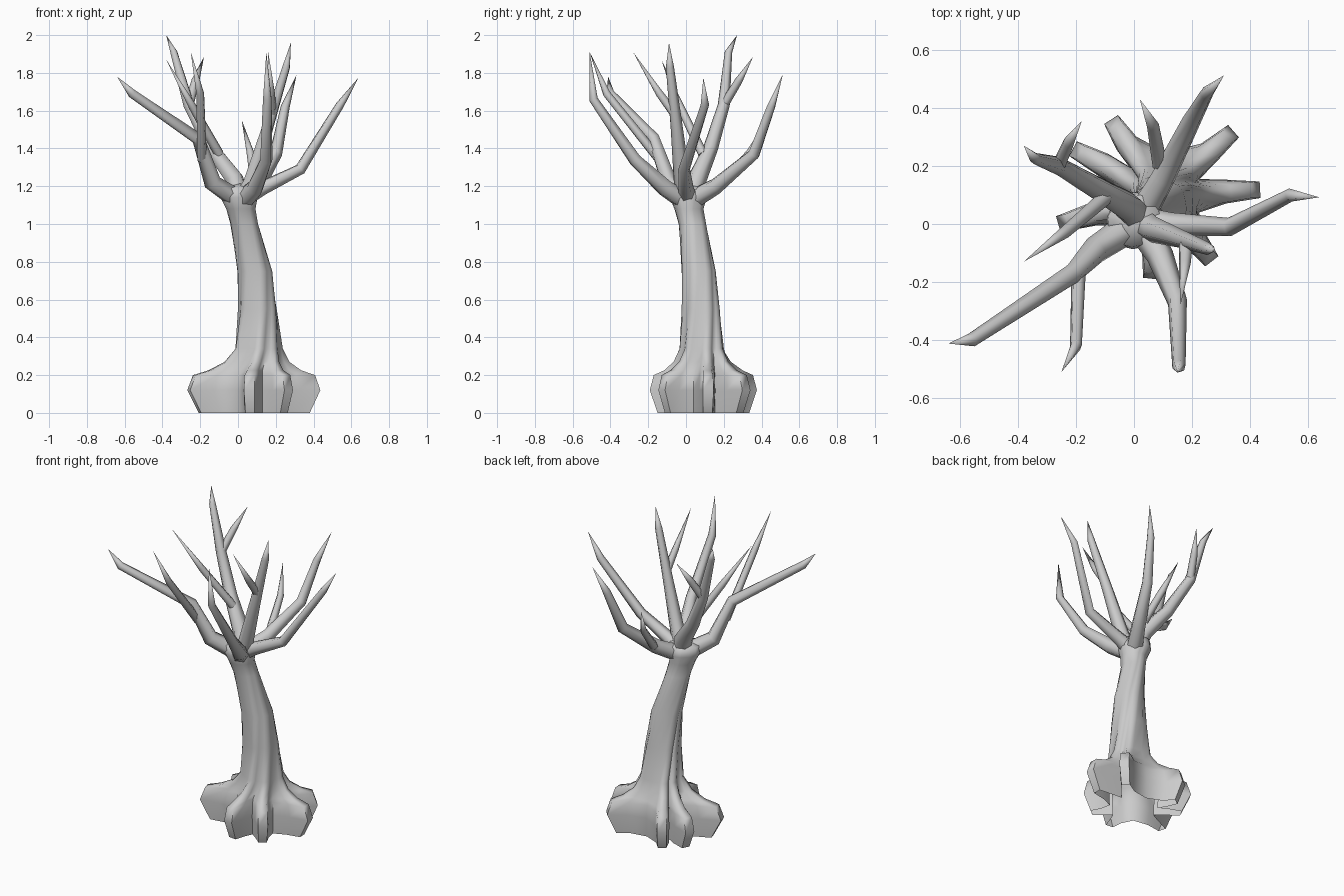
import bpy, bmesh, math
from mathutils import Vector

if "Cube" in bpy.data.objects:
    bpy.data.objects.remove(bpy.data.objects["Cube"])


def finish(bm, name, angle):
    bmesh.ops.recalc_face_normals(bm, faces=bm.faces)
    if bm.calc_volume(signed=True) < 0:
        bmesh.ops.reverse_faces(bm, faces=bm.faces)
    me = bpy.data.meshes.new(name)
    bm.to_mesh(me)
    bm.free()
    ob = bpy.data.objects.new(name, me)
    bpy.context.collection.objects.link(ob)
    bpy.ops.object.select_all(action='DESELECT')
    ob.select_set(True)
    bpy.context.view_layer.objects.active = ob
    bpy.ops.object.shade_smooth_by_angle(angle=math.radians(angle))
    return ob


def bridge(bm, a, b):
    n = len(a)
    for i in range(n):
        bm.faces.new((a[i], a[(i + 1) % n], b[(i + 1) % n], b[i]))


# Trunk with flared root lobes, open underneath: (angle in degrees, reach)
LOBES = [(-52, .29), (3, .345), (41, .335), (123, .31), (152, .34), (196, .365), (264, .29)]
# (z, centre x, centre y, core radius, lobe amount, twist in degrees)
RINGS = [(0, .09, .10, .145, .72, 0), (.12, .09, .10, .15, 1, 0), (.2, .09, .10, .145, .86, 0),
         (.225, .092, .10, .14, .5, 0), (.27, .10, .095, .128, .2, 3),
         (.34, .11, .09, .113, .06, 8), (.55, .105, .08, .1, .02, 22),
         (.75, .09, .065, .09, .01, 36), (1.0, .033, .033, .073, 0, 52),
         (1.08, .015, .015, .077, 0, 57), (1.14, .005, .012, .098, 0, 60),
         (1.19, .0, .012, .09, 0, 60)]


def trunk():
    bm = bmesh.new()
    prev = None
    for z, cx, cy, core, f, twist in RINGS:
        ring = []
        for k, (ang, reach) in enumerate(LOBES):
            a = math.radians(ang + twist)
            nxt = LOBES[(k + 1) % 7][0] + (360 if k == 6 else 0)
            d = Vector((math.cos(a), math.sin(a), 0))
            n = Vector((-d.y, d.x, 0))
            tip = core + f * (reach - core)
            mid = core * .97 + .42 * f * (reach - core)
            wm, wt = .22 * core + .008 * f, .11 * core + .012 * f
            pts = [d * mid - n * wm, d * tip - n * wt, d * tip + n * wt, d * mid + n * wm]
            v = math.radians((ang + nxt) / 2 + twist)
            pts.append(Vector((math.cos(v), math.sin(v), 0)) * core * .98)
            ring += [bm.verts.new(p + Vector((cx, cy, z))) for p in pts]
        if prev:
            bridge(bm, prev, ring)
        prev = ring
    # domed crotch where the branches leave
    top = bm.verts.new((.01, .01, 1.215))
    for i in range(len(prev)):
        bm.faces.new((prev[i], prev[(i + 1) % len(prev)], top))
    finish(bm, "trunk", 75)


# Branches: tapering six-sided tubes along bent paths ending in a point
def branch(name, path, radii, sides=6):
    bm = bmesh.new()
    P = [Vector(p) for p in path]
    prev, u = None, Vector((1, .3, 0))
    for i, p in enumerate(P[:-1]):
        t = (P[i + 1] - p).normalized()
        if i:
            t = (t + (p - P[i - 1]).normalized()).normalized()
        u = (u - t * u.dot(t)).normalized()
        w = t.cross(u)
        ring = []
        for k in range(sides):
            a = 2 * math.pi * k / sides
            ring.append(bm.verts.new(p + (u * math.cos(a) + w * math.sin(a)) * radii[i]))
        if prev:
            bridge(bm, prev, ring)
        else:
            bm.faces.new(ring)
        prev = ring
    end = bm.verts.new(P[-1])
    for k in range(sides):
        bm.faces.new((prev[k], prev[(k + 1) % sides], end))
    finish(bm, name, 65)


trunk()
BIG = (.055, .047, .034, .024)
SMALL = (.026, .021)
branch("left_front_branch", [(.0, .0, 1.13), (-.135, -.09, 1.22), (-.21, -.17, 1.45),
                             (-.56, -.40, 1.69), (-.64, -.412, 1.78)], BIG)
branch("left_front_twig", [(-.19, -.14, 1.34), (-.2, -.42, 1.69), (-.25, -.51, 1.91)], SMALL)
branch("front_branch", [(.02, .0, 1.12), (.09, -.11, 1.19), (.15, -.27, 1.34),
                        (.155, -.49, 1.66), (.15, -.51, 1.91)], BIG)
branch("middle_branch", [(.02, .01, 1.12), (.07, -.02, 1.22), (.16, -.05, 1.52),
                         (.255, -.085, 1.83), (.28, -.09, 1.96)], (.055, .045, .032, .022))
branch("middle_twig", [(.18, -.05, 1.57), (.175, -.14, 1.69), (.16, -.28, 1.91)], SMALL)
branch("right_branch", [(.02, .01, 1.13), (.13, 0, 1.19), (.33, -.01, 1.29),
                        (.54, .1, 1.63), (.638, .092, 1.775)], (.052, .04, .032, .023))
branch("back_branch", [(.02, .02, 1.12), (.10, .16, 1.2), (.2, .36, 1.37),
                       (.25, .45, 1.62), (.31, .512, 1.79)], (.055, .045, .034, .024))
branch("back_twig", [(.09, .2, 1.22), (.065, .34, 1.38), (.02, .43, 1.55)], SMALL)
branch("left_back_branch", [(.01, .02, 1.13), (-.02, .06, 1.24), (-.14, .13, 1.4), (-.26, .2, 1.63),
                            (-.34, .225, 1.91), (-.38, .27, 2.0)], (.055, .052, .04, .032, .02))
branch("left_back_twig", [(-.26, .2, 1.63), (-.225, .28, 1.76), (-.18, .355, 1.885)], SMALL)
branch("left_twig", [(-.1, .09, 1.37), (-.24, -.03, 1.62), (-.38, -.13, 1.87)], SMALL)
